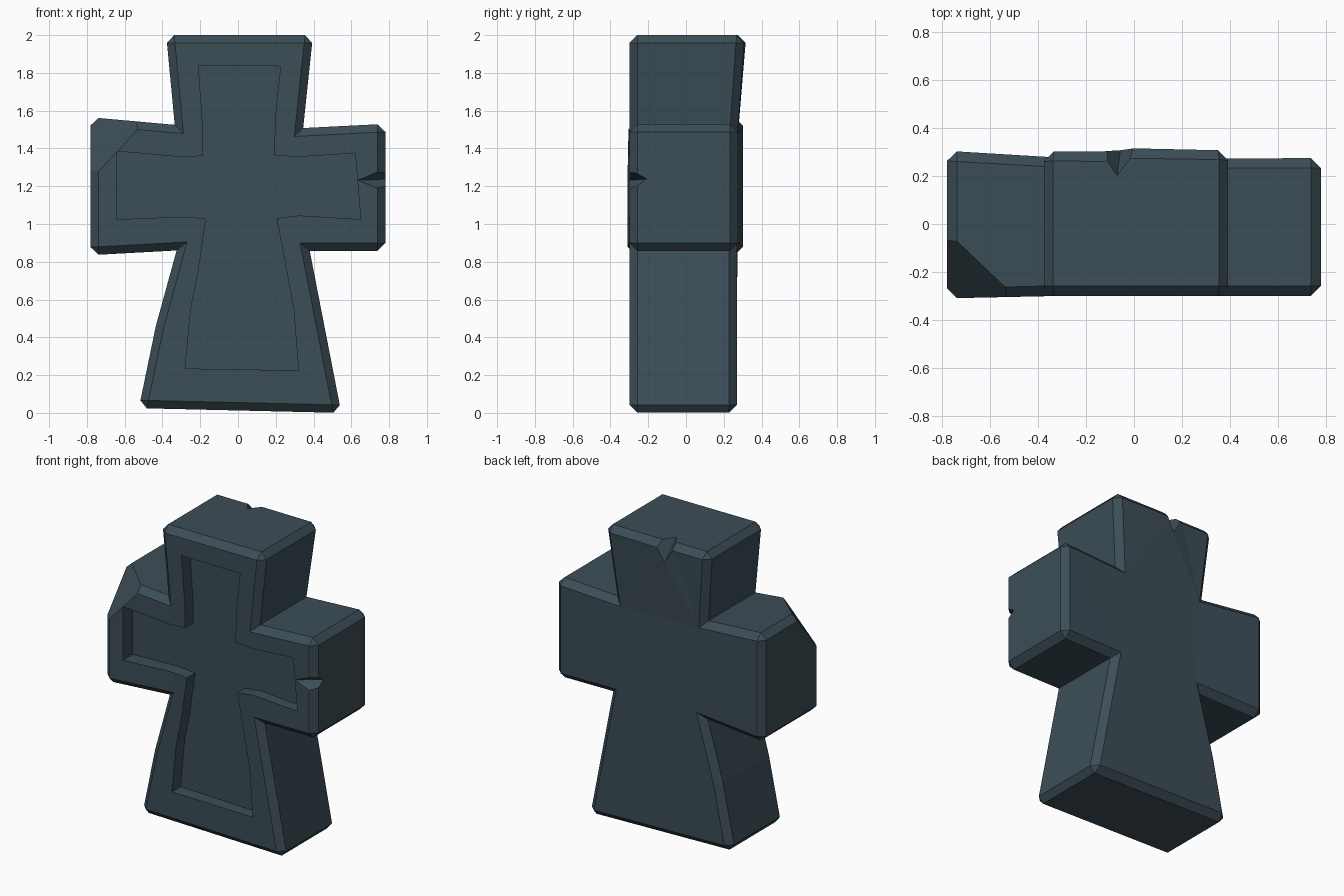
import bpy, bmesh

if "Cube" in bpy.data.objects:
    bpy.data.objects.remove(bpy.data.objects["Cube"])

# silhouette: x, z, front y, back y, convex corner (gets a chamfer)
OUTLINE = [
    (-.525, .025, -.30, .27, 1), (.547, .0, -.30, .27, 1),
    (.38, .857, -.30, .27, 0), (.78, .857, -.30, .275, 1),
    (.78, 1.53, -.30, .275, 1), (.345, 1.508, -.30, .275, 0),
    (.397, 2.0, -.30, .31, 1), (.0, 2.0, -.30, .316, 0),
    (-.13, 2.0, -.30, .303, 0), (-.38, 2.0, -.30, .305, 1),
    (-.335, 1.525, -.30, .28, 0), (-.78, 1.565, -.31, .305, 1),
    (-.78, .835, -.31, .305, 1), (-.325, .86, -.30, .275, 0),
    (-.435, .46, -.30, .27, 0)]

# sunken cross panel on the front: x, z
PANEL = [
    (-.28, .235), (.32, .225), (.295, .55), (.205, 1.03), (.32, 1.045),
    (.65, 1.025), (.62, 1.375), (.31, 1.355), (.19, 1.365), (.20, 1.6),
    (.225, 1.835), (-.21, 1.84), (-.185, 1.5), (-.185, 1.36),
    (-.30, 1.355), (-.64, 1.385), (-.64, 1.025), (-.30, 1.038),
    (-.17, 1.03), (-.21, .75), (-.25, .55)]


def finish(bm, name):
    bmesh.ops.recalc_face_normals(bm, faces=bm.faces)
    mesh = bpy.data.meshes.new(name)
    bm.to_mesh(mesh)
    bm.free()
    obj = bpy.data.objects.new(name, mesh)
    bpy.context.collection.objects.link(obj)
    return obj


def prism(points):
    """Extruded outline; points are (x, z, front_y, back_y)."""
    bm = bmesh.new()
    front = [bm.verts.new((x, f, z)) for x, z, f, b in points]
    back = [bm.verts.new((x, b, z)) for x, z, f, b in points]
    bm.faces.new(front)
    bm.faces.new(back[::-1])
    n = len(points)
    for i in range(n):
        j = (i + 1) % n
        bm.faces.new((front[i], back[i], back[j], front[j]))
    bmesh.ops.recalc_face_normals(bm, faces=bm.faces)
    return bm, front, back


def hull(name, points):
    bm = bmesh.new()
    for p in points:
        bm.verts.new(p)
    bmesh.ops.convex_hull(bm, input=bm.verts)
    return finish(bm, name)


def cut(target, cutter):
    cutter.hide_render = True
    mod = target.modifiers.new("cut", 'BOOLEAN')
    mod.operation = 'DIFFERENCE'
    mod.solver = 'EXACT'
    mod.object = cutter
    bpy.context.view_layer.update()
    deps = bpy.context.evaluated_depsgraph_get()
    mesh = bpy.data.meshes.new_from_object(target.evaluated_get(deps))
    target.modifiers.clear()
    target.data = mesh
    bpy.data.objects.remove(cutter)


# stone body with chamfered rims and outer corners
bm, front, back = prism([p[:4] for p in OUTLINE])
n = len(front)
edges = []
for i in range(n):
    for ring in (front, back):
        edges.append(bm.edges.get((ring[i], ring[(i + 1) % n])))
    if OUTLINE[i][4]:
        edges.append(bm.edges.get((front[i], back[i])))
bmesh.ops.bevel(bm, geom=edges, offset=.042, offset_type='OFFSET',
                segments=1, affect='EDGES', clamp_overlap=True)
bmesh.ops.triangulate(bm, faces=[f for f in bm.faces if len(f.verts) > 4])
stone = finish(bm, "stone_cross")

# sunken panel, a little deeper towards the left arm
bm, _, _ = prism([(x, z, -.5, -.215 - .02 * x) for x, z in PANEL])
cut(stone, finish(bm, "panel_cutter"))

# broken corner of the left arm
cut(stone, hull("corner_chip", [(-.85, -.4, 1.65), (-.278, -.4, 1.65),
                                (-.85, -.4, 1.053), (-.85, .10, 1.65)]))
# notch in the end of the right arm
cut(stone, hull("side_chip", [(.57, -.34, 1.228), (.95, -.36, 1.40),
                              (.95, -.36, 1.06), (.88, -.145, 1.243)]))
# notch in the top back edge
cut(stone, hull("top_chip", [(-.20, .36, 2.04), (.07, .36, 2.04),
                             (-.075, .17, 2.04), (-.05, .36, 1.80)]))

# slate colour
slate = bpy.data.materials.new("slate")
slate.diffuse_color = (.045, .075, .095, 1)
slate.use_nodes = True
slate.node_tree.nodes["Principled BSDF"].inputs["Base Color"].default_value = slate.diffuse_color
stone.data.materials.clear()
stone.data.materials.append(slate)
